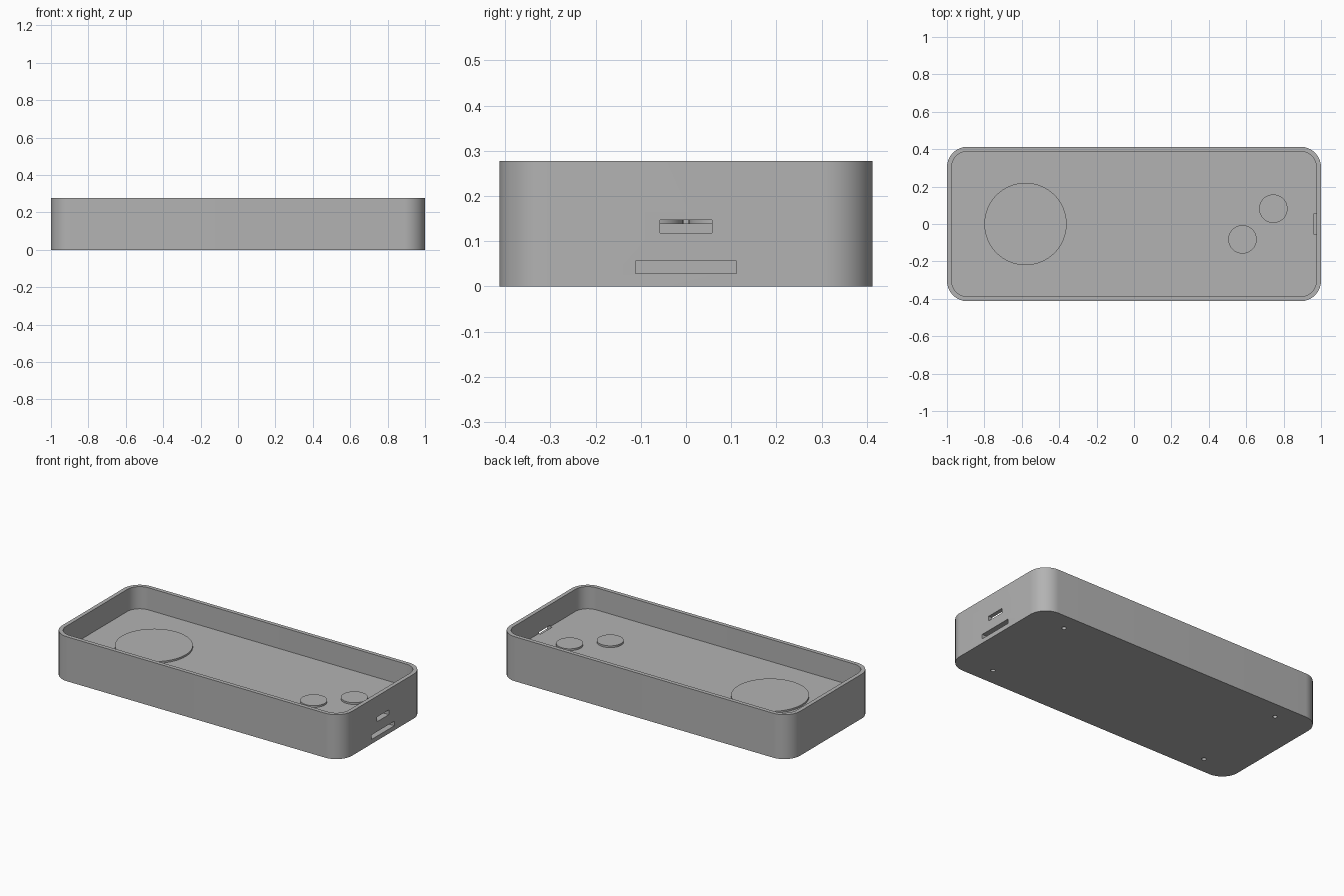
import bpy
import bmesh
from math import cos, sin, pi, radians
from mathutils import Matrix

if "Cube" in bpy.data.objects:
    bpy.data.objects.remove(bpy.data.objects["Cube"], do_unlink=True)

HALF_X, HALF_Y, HEIGHT, FLOOR = 1.0, 0.413, 0.277, 0.139
WALL, CORNER = 0.025, 0.11

grey = bpy.data.materials.new("matte_grey")
grey.use_nodes = True
colour = (0.45, 0.45, 0.45, 1)
grey.diffuse_color = colour
grey.node_tree.nodes["Principled BSDF"].inputs["Base Color"].default_value = colour


def finish(name, bm):
    bmesh.ops.recalc_face_normals(bm, faces=bm.faces)
    mesh = bpy.data.meshes.new(name)
    bm.to_mesh(mesh)
    bm.free()
    mesh.materials.append(grey)
    obj = bpy.data.objects.new(name, mesh)
    bpy.context.collection.objects.link(obj)
    return obj


def rounded_slab(name, hx, hy, r, z0, z1, steps=16):
    bm = bmesh.new()
    verts = []
    for q, (sx, sy) in enumerate([(1, 1), (-1, 1), (-1, -1), (1, -1)]):
        for i in range(steps + 1):
            a = (q + i / steps) * pi / 2
            verts.append(bm.verts.new((sx * (hx - r) + r * cos(a),
                                       sy * (hy - r) + r * sin(a), z0)))
    base = bm.faces.new(verts)
    top = bmesh.ops.extrude_face_region(bm, geom=[base])["geom"]
    bmesh.ops.translate(bm, vec=(0, 0, z1 - z0),
                        verts=[g for g in top if isinstance(g, bmesh.types.BMVert)])
    return finish(name, bm)


def box(name, low, high):
    bm = bmesh.new()
    size = [h - l for l, h in zip(low, high)]
    mid = [(h + l) / 2 for l, h in zip(low, high)]
    bmesh.ops.create_cube(bm, size=1, matrix=Matrix.Translation(mid) @ Matrix.Diagonal((*size, 1)))
    return finish(name, bm)


def cylinder(name, x, y, r, z0, z1, sides=64):
    bm = bmesh.new()
    bmesh.ops.create_cone(bm, cap_ends=True, segments=sides, radius1=r, radius2=r,
                          depth=z1 - z0, matrix=Matrix.Translation((x, y, (z0 + z1) / 2)))
    return finish(name, bm)


def smooth(obj):
    bpy.ops.object.select_all(action="DESELECT")
    obj.select_set(True)
    bpy.context.view_layer.objects.active = obj
    bpy.ops.object.shade_smooth_by_angle(angle=radians(30))


# Tray body and the shapes cut from it
body = rounded_slab("tray_body", HALF_X, HALF_Y, CORNER, 0, HEIGHT)
cutters = [
    rounded_slab("cavity_cutter", HALF_X - WALL, HALF_Y - WALL, CORNER - WALL, FLOOR, HEIGHT + 0.1),
    box("upper_port_cutter", (0.962, -0.057, 0.118), (1.1, 0.057, 0.147)),
    box("lower_slot_cutter", (0.9, -0.112, 0.028), (1.1, 0.112, 0.056)),
]
# Screw holes under the four corners
for sx in (-1, 1):
    for sy in (-1, 1):
        cutters.append(cylinder("screw_hole_cutter", sx * 0.76, sy * 0.305, 0.013, -0.05, 0.08, 24))

for cutter in cutters:
    mod = body.modifiers.new(cutter.name, "BOOLEAN")
    mod.operation = "DIFFERENCE"
    mod.solver = "EXACT"
    mod.object = cutter

# Bake the cuts, then drop the cutters
bpy.context.view_layer.update()
cut_mesh = bpy.data.meshes.new_from_object(
    body.evaluated_get(bpy.context.evaluated_depsgraph_get()))
body.modifiers.clear()
body.data = cut_mesh
for cutter in cutters:
    bpy.data.objects.remove(cutter, do_unlink=True)
smooth(body)

# Raised round pads on the tray floor
for name, x, y, r in (("large_pad", -0.58, 0, 0.22),
                      ("small_pad_inner", 0.58, -0.082, 0.076),
                      ("small_pad_outer", 0.745, 0.082, 0.076)):
    smooth(cylinder(name, x, y, r, FLOOR - 0.01, FLOOR + 0.011))
